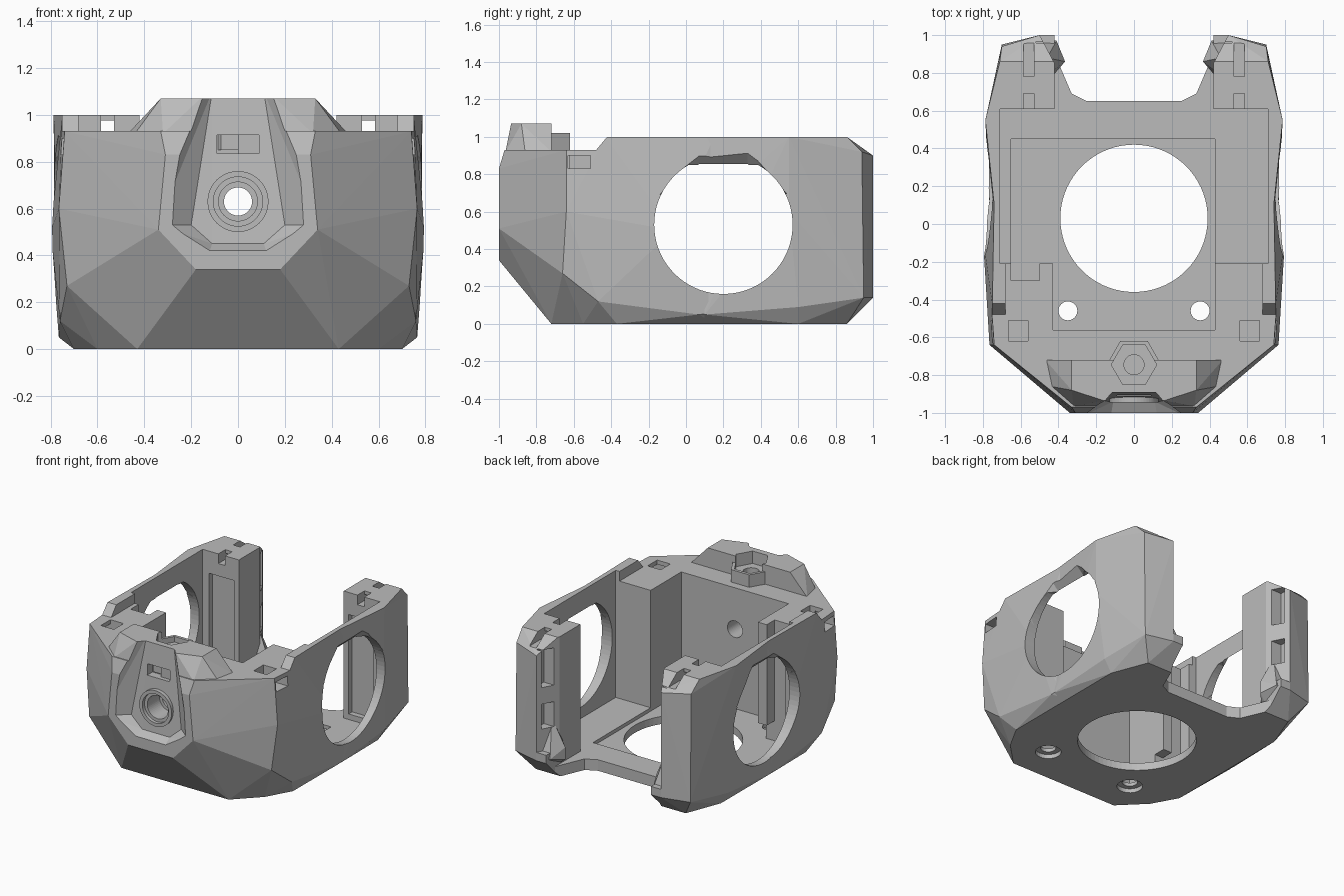
import bpy
import bmesh
from math import sin, cos, pi

default = bpy.data.objects.get("Cube")
if default:
    bpy.data.objects.remove(default, do_unlink=True)

grey = bpy.data.materials.new("plain grey plastic")
grey.use_nodes = True
colour = (0.5, 0.5, 0.5, 1)
grey.diffuse_color = colour
grey.node_tree.nodes["Principled BSDF"].inputs["Base Color"].default_value = colour


def hull(name, points, mirror=True):
    """Convex solid around the points, mirrored across x by default."""
    bm = bmesh.new()
    for x, y, z in points:
        bm.verts.new((x, y, z))
        if mirror and x:
            bm.verts.new((-x, y, z))
    result = bmesh.ops.convex_hull(bm, input=bm.verts)
    spare = {v for v in result["geom_interior"] + result["geom_unused"]
             if isinstance(v, bmesh.types.BMVert) and v.is_valid}
    bmesh.ops.delete(bm, geom=list(spare), context="VERTS")
    bmesh.ops.dissolve_limit(bm, angle_limit=0.01, verts=bm.verts, edges=bm.edges)
    bmesh.ops.recalc_face_normals(bm, faces=bm.faces)
    mesh = bpy.data.meshes.new(name)
    bm.to_mesh(mesh)
    bm.free()
    mesh.materials.append(grey)
    part = bpy.data.objects.new(name, mesh)
    bpy.context.collection.objects.link(part)
    return part


def box(x, y, z):
    return hull("box_cutter", [(a, b, c) for a in x for b in y for c in z], False)


def rod(axis, centre, r, span, sides=48, top=9, name="round_cutter"):
    """Prism along an axis; its top can be clipped flat."""
    points = []
    for i in range(sides):
        a = 2 * pi * i / sides
        u, v = centre[0] + r * cos(a), min(top, centre[1] + r * sin(a))
        for w in span:
            points.append({"x": (w, u, v), "y": (u, w, v), "z": (u, v, w)}[axis])
    return hull(name, points, False)


def combine(target, tool, operation="DIFFERENCE"):
    mod = target.modifiers.new("shape", "BOOLEAN")
    mod.operation, mod.solver, mod.object = operation, "EXACT", tool
    bpy.context.view_layer.objects.active = target
    bpy.ops.object.modifier_apply(modifier=mod.name)
    bpy.data.objects.remove(tool, do_unlink=True)


def cut(tool):
    combine(body, tool)


def add(tool):
    combine(body, tool, "UNION")


# Faceted front shell
body = hull("toolhead_body", [
    (.18, -1, .34), (.34, -1, .51), (.31, -1, .83), (.33, -.97, .93),
    (.43, -.72, 0), (.6, -.55, 0), (.7, -.37, 0), (.7, .15, 0),
    (.73, -.66, .27), (.76, -.47, .12), (.765, .07, .05), (.76, .15, .06),
    (.765, -.64, .6), (.74, -.64, .93), (.8, -.07, .5), (.755, .15, .6),
    (.75, -.43, 1), (.74, .15, 1)])

# Rear shell, including both posts
add(hull("rear_shell", [
    (.7, .1, 0), (.7, .6, 0), (.6, .86, 0), (.765, .1, .05), (.755, .6, .09),
    (.7, .95, .14), (.5, 1, .14), (.755, .1, .6), (.74, .1, 1), (.785, .55, .6),
    (.787, .55, 1), (.74, .7, 1), (.71, .86, 1), (.7, .94, .92), (.5, 1, .9), (.48, .86, 1)]))

# Lowered front deck with a sloping end
cut(hull("deck_cutter", [(1, -1.2, .93), (1, -.48, .93), (1, -.38, 1.05), (1, -1.2, 1.05)]))
cut(box((-.68, .68), (-.5, -.15), (.93, 1.1)))

# Raised centre block on the deck
add(hull("centre_block", [
    (.16, -.935, 1.07), (.33, -.88, 1.07), (.33, -.72, 1.07), (.47, -.72, .92),
    (.44, -.86, .92), (.32, -.965, .92), (.4, -.72, .85)]))

# Inner cavity, front bay and rear opening
cut(box((-.71, .71), (-.21, .61), (.08, 2)))
cut(box((-.43, .43), (-.56, .3), (.08, 2)))
cut(box((-.42, .42), (.5, 1.2), (.08, 2)))
cut(hull("rear_cutter", [(x, y, z) for z in (-.1, 2) for x, y in
                         ((.25, .65), (.33, .69), (.38, .82), (.42, .9), (.42, 1.2))]))
cut(box((-.65, -.5), (-.3, .1), (.08, 2)))

# Shallow floor recess
cut(box((-.43, .43), (-.56, .45), (.055, .2)))
cut(box((-.65, -.4), (-.3, .45), (.055, .2)))

# Fan openings in the sides and floor
cut(rod("x", (.2, .53), .37, (-1, 1), 72, top=.85))
cut(rod("z", (0, .03), .39, (-.1, .3), 72))

# Recessed front panel with sloping edges
outer = [(.16, -.95, 1.1), (.28, -1, .53), (.12, -1, .42)]
inner = [(.11, -.89, 1.1), (.2, -.935, .53), (.11, -.94, .45)]
flared = [tuple(a + (a - b) * .8 for a, b in zip(p, q)) for p, q in zip(outer, inner)]
cut(hull("panel_cutter", inner + flared))

# Lens ring, through hole and small window
add(rod("y", (0, .63), .13, (-.945, -.8), name="lens_ring"))
cut(rod("y", (0, .63), .105, (-1.2, -.92)))
cut(rod("y", (0, .63), .083, (-1.2, -.78)))
cut(rod("y", (0, .63), .06, (-1.2, -.4)))
cut(box((-.09, .09), (-1.2, -.88), (.835, .915)))
cut(box((-.09, 0), (-1.2, -.85), (.835, .915)))

# Hexagonal nut seat
add(rod("z", (0, -.745), .145, (.85, 1.02), 6, name="nut_seat"))
cut(rod("z", (0, -.745), .12, (.98, 1.2), 6))
cut(rod("z", (0, -.745), .053, (.75, 1.2), 32))

for side in (-1, 1):
    def span(a, b):
        return side * a, side * b

    # Flared flat roof of each side opening
    cut(hull("roof_cutter", [(side * x, .2 + s * y, z) for s in (-1, 1) for x, y, z in
                             ((.7, .13, .845), (.8, .13, .945), (.7, .34, .66), (.8, .34, .7))], False))

    # Floor screw hole with a wider mouth underneath
    cut(rod("z", (side * .35, -.46), .05, (-.1, .3), 32))
    cut(rod("z", (side * .35, -.46), .085, (-.1, .03), 32))

    # Elbow shaped cable pockets
    cut(box(span(.56, .665), (-.62, -.51), (.83, 1.1)))
    cut(box(span(.6, .95), (-.63, -.51), (.83, .9)))

    # Slanted inner rear edge of the post, with a wedge at its foot
    cut(hull("edge_cutter", [(side * x, y, z) for z in (.2, 2) for x, y in
                             ((.505, 1.01), (.42, .85), (.3, .85), (.3, 1.1))], False))
    add(hull("foot_wedge", [(side * x, y, z) for x, y, z in (
        (.46, .75, .06), (.365, .86, .13), (.365, .86, .22), (.41, .97, .16),
        (.5, .98, .14), (.46, .88, .42), (.5, .76, .3), (.5, .8, .03))], False))

    # Post slots, front pockets and top channels
    cut(box(span(.46, .66), (.5, .65), (.12, .84)))
    cut(box(span(.3, .52), (.885, .965), (.66, .93)))
    cut(box(span(.3, .52), (.885, .965), (.36, .54)))
    cut(box(span(.53, .585), (.5, .69), (.93, 1.1)))
    cut(box(span(.53, .585), (.78, .92), (.93, 1.1)))
    cut(box(span(.53, .585), (.5, 1.1), (.93, .975)))
